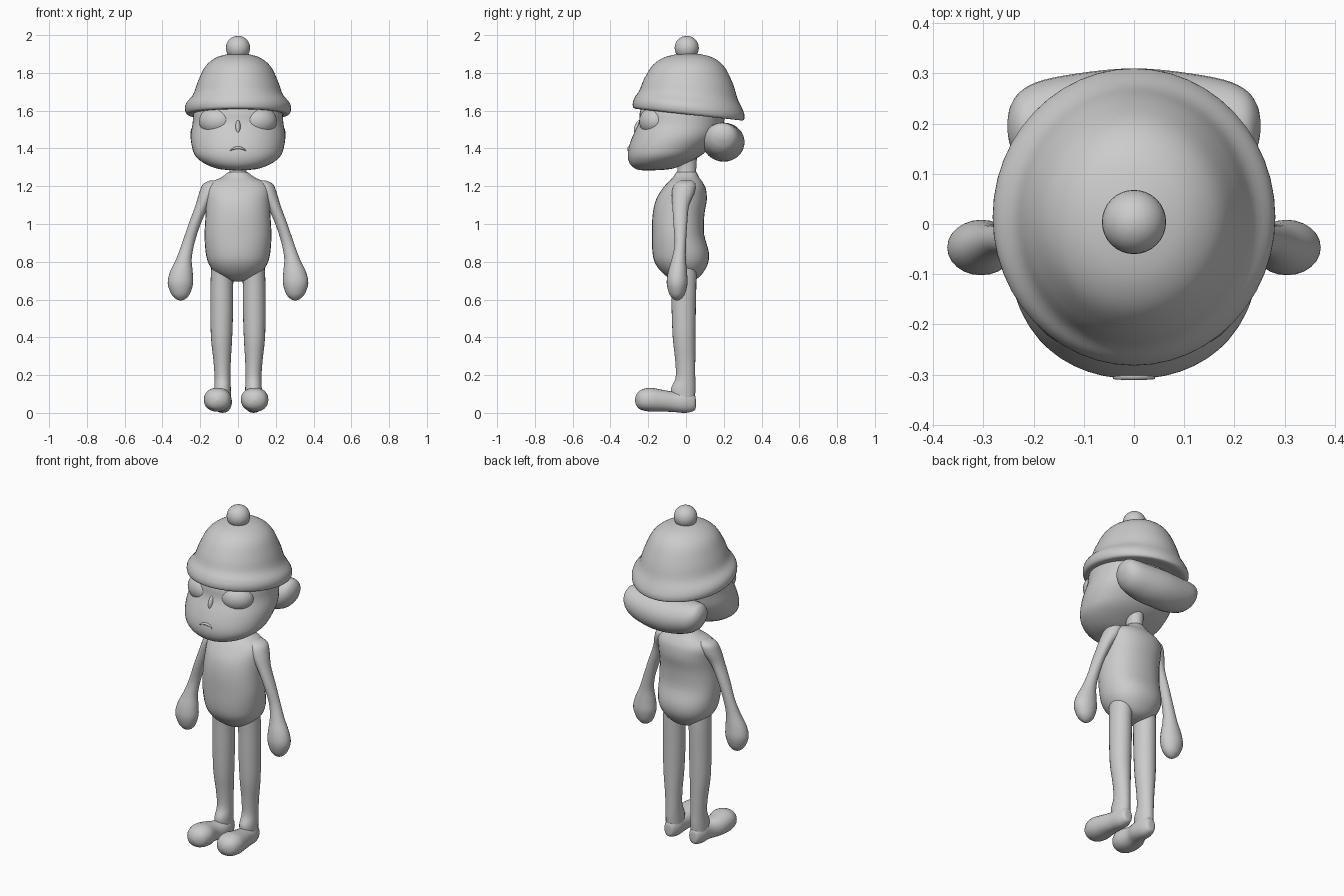
import bpy, bmesh, math
from mathutils import Vector, Matrix

grey = bpy.data.materials.new("plain grey")
grey.diffuse_color = (0.6, 0.6, 0.6, 1)


def finish(bm, name):
    bmesh.ops.recalc_face_normals(bm, faces=bm.faces)
    me = bpy.data.meshes.new(name)
    bm.to_mesh(me)
    bm.free()
    me.materials.append(grey)
    for p in me.polygons:
        p.use_smooth = True
    ob = bpy.data.objects.new(name, me)
    bpy.context.collection.objects.link(ob)
    return ob


def spline(rows, steps=4):
    """Smoothly interpolate between cross-section rows."""
    rows = [Vector(r) for r in rows]
    out = []
    for i in range(len(rows) - 1):
        a, b = rows[max(i - 1, 0)], rows[i]
        c, d = rows[i + 1], rows[min(i + 2, len(rows) - 1)]
        for k in range(steps):
            t = k / steps
            out.append(0.5 * (2 * b + (c - a) * t + (2 * a - 5 * b + 4 * c - d) * t * t
                              + (3 * b - a - 3 * c + d) * t ** 3))
    return out + [rows[-1]]


def loft(name, axis, rows, power=2.0, seg=32, side=1, warp=None):
    """Elliptical rings along an axis; row = position, two centres, two radii."""
    bm = bmesh.new()
    rings = []
    for t, ca, cb, ra, rb in spline(rows):
        ring = []
        for i in range(seg):
            an = 2 * math.pi * i / seg
            c, s = math.cos(an), math.sin(an)
            a = ca + max(ra, .002) * math.copysign(abs(c) ** (2 / power), c)
            b = cb + max(rb, .002) * math.copysign(abs(s) ** (2 / power), s)
            co = {"x": (t, a, b), "y": (a, t, b), "z": (a, b, t)}[axis]
            co = Vector((co[0] * side, co[1], co[2]))
            ring.append(bm.verts.new(warp(co) if warp else co))
        rings.append(ring)
    for r, q in zip(rings, rings[1:]):
        for i in range(seg):
            j = (i + 1) % seg
            bm.faces.new((r[i], r[j], q[j], q[i]))
    bm.faces.new(rings[0])
    bm.faces.new(rings[-1])
    return finish(bm, name)


def ball(name, pos, size, yaw=0, pitch=0):
    bm = bmesh.new()
    m = (Matrix.Translation(pos) @ Matrix.Rotation(yaw, 4, "Z")
         @ Matrix.Rotation(pitch, 4, "X") @ Matrix.Diagonal((*size, 1)))
    bmesh.ops.create_uvsphere(bm, u_segments=32, v_segments=16, radius=1, matrix=m)
    return finish(bm, name)


def span(z, rx, front, back):
    """Horizontal section given by its half width, front and back."""
    return (z, 0, (front + back) / 2, rx, (back - front) / 2)


# Knitted hat, its brim dipping toward the back, with a bobble
def tilt(co):
    co.z -= 0.11 * co.y * min(1, max(0, (1.9 - co.z) / 0.25))
    return co


hat = [(1.908, .005, .005), (1.904, .05, .055), (1.885, .115, .13), (1.84, .172, .19),
       (1.76, .212, .235), (1.69, .238, .26), (1.645, .274, .285), (1.61, .281, .296),
       (1.585, .265, .285), (1.59, .21, .22)]
loft("hat", "z", [(z, 0, .014, rx, ry) for z, rx, ry in hat], seg=48, warp=tilt)
ball("hat_bobble", (0, .004, 1.936), (.064, .064, .064))

# Head with a jutting muzzle
loft("head", "z", [span(*r) for r in [
    (1.288, .02, -.23, -.17), (1.295, .10, -.265, -.08), (1.32, .17, -.295, -.01),
    (1.36, .222, -.308, .07), (1.41, .243, -.303, .13), (1.47, .25, -.282, .18),
    (1.54, .24, -.25, .20), (1.61, .232, -.24, .21), (1.68, .19, -.19, .19)]],
    power=2.1, seg=48)

# Rolled hair around the nape
half = [(.252, .195, 1.475, .01, .01), (.246, .195, 1.475, .04, .035),
        (.225, .193, 1.468, .072, .068), (.18, .192, 1.453, .095, .088),
        (.09, .195, 1.44, .108, .1)]
loft("hair_roll", "x", [(-r[0], *r[1:]) for r in half] + [(0, .2, 1.437, .11, .103)]
     + half[::-1])

# Nose ridge and small frowning mouth
ball("nose", (0, -.25, 1.515), (.014, .024, .04), pitch=-.3)
loft("mouth", "x", [(x, -.303 + 1.2 * x * x, 1.408 - 9 * x * x, .008, r)
                    for x, r in [(-.042, .002), (-.025, .006), (0, .007),
                                 (.025, .006), (.042, .002)]], seg=12)

# Neck and pear-shaped torso
loft("neck", "z", [(1.22, 0, 0, .07, .07), (1.27, 0, .003, .048, .052),
                   (1.31, 0, .005, .044, .05), (1.38, 0, .005, .05, .055)])
loft("torso", "z", [span(*r) for r in [
    (.70, .02, -.05, .02), (.715, .075, -.085, .06), (.75, .125, -.13, .093),
    (.80, .158, -.165, .118), (.86, .172, -.178, .12), (.95, .177, -.18, .096),
    (1.05, .172, -.177, .097), (1.13, .17, -.16, .11), (1.19, .17, -.125, .105),
    (1.225, .145, -.095, .088), (1.25, .09, -.07, .07), (1.28, .05, -.05, .055)]],
    power=2.2)

for side, tag in ((1, "left"), (-1, "right")):
    # Heavy-lidded eyes
    ball(tag + "_eye", (side * .115, -.172, 1.548), (.094, .073, .076), yaw=side * .38)
    # Arm flowing into a mitten-like hand
    loft(tag + "_arm", "z", [
        (1.235, .125, .0, .02, .03), (1.215, .14, -.005, .045, .055),
        (1.17, .155, -.015, .05, .06), (1.10, .19, -.028, .036, .044),
        (1.0, .231, -.03, .032, .036), (.90, .264, -.03, .033, .03),
        (.82, .286, -.038, .041, .037), (.75, .30, -.045, .06, .05),
        (.69, .305, -.047, .067, .055), (.635, .304, -.047, .05, .042),
        (.608, .303, -.047, .026, .022), (.598, .303, -.047, .004, .004)], side=side, seg=24)
    # Leg
    loft(tag + "_leg", "z", [
        (.80, .08, -.015, .06, .07), (.70, .085, -.012, .06, .067),
        (.55, .086, -.012, .06, .064), (.40, .087, -.01, .056, .06),
        (.28, .084, -.004, .046, .053), (.19, .082, -.003, .042, .052),
        (.13, .082, -.015, .044, .065), (.07, .082, -.012, .044, .058)], side=side, seg=24)
    # Foot with a bulbous toe, slightly different stance on each side
    toe = .088 if side == 1 else .108
    loft(tag + "_foot", "y", [
        (.052, .082, .055, .012, .02), (.044, .082, .058, .03, .042),
        (.0, .082, .062, .047, .058), (-.06, .085, .062, .052, .054),
        (-.12, toe, .068, .062, .057), (-.19, toe, .074, .073, .063),
        (-.24, toe, .073, .06, .052), (-.262, toe, .072, .032, .03),
        (-.27, toe, .072, .005, .005)], power=2.2, side=side, seg=24)

# Rest the soles on the floor
low = min(v.co.z for o in bpy.data.objects for v in o.data.vertices)
for o in bpy.data.objects:
    for v in o.data.vertices:
        v.co.z -= low
